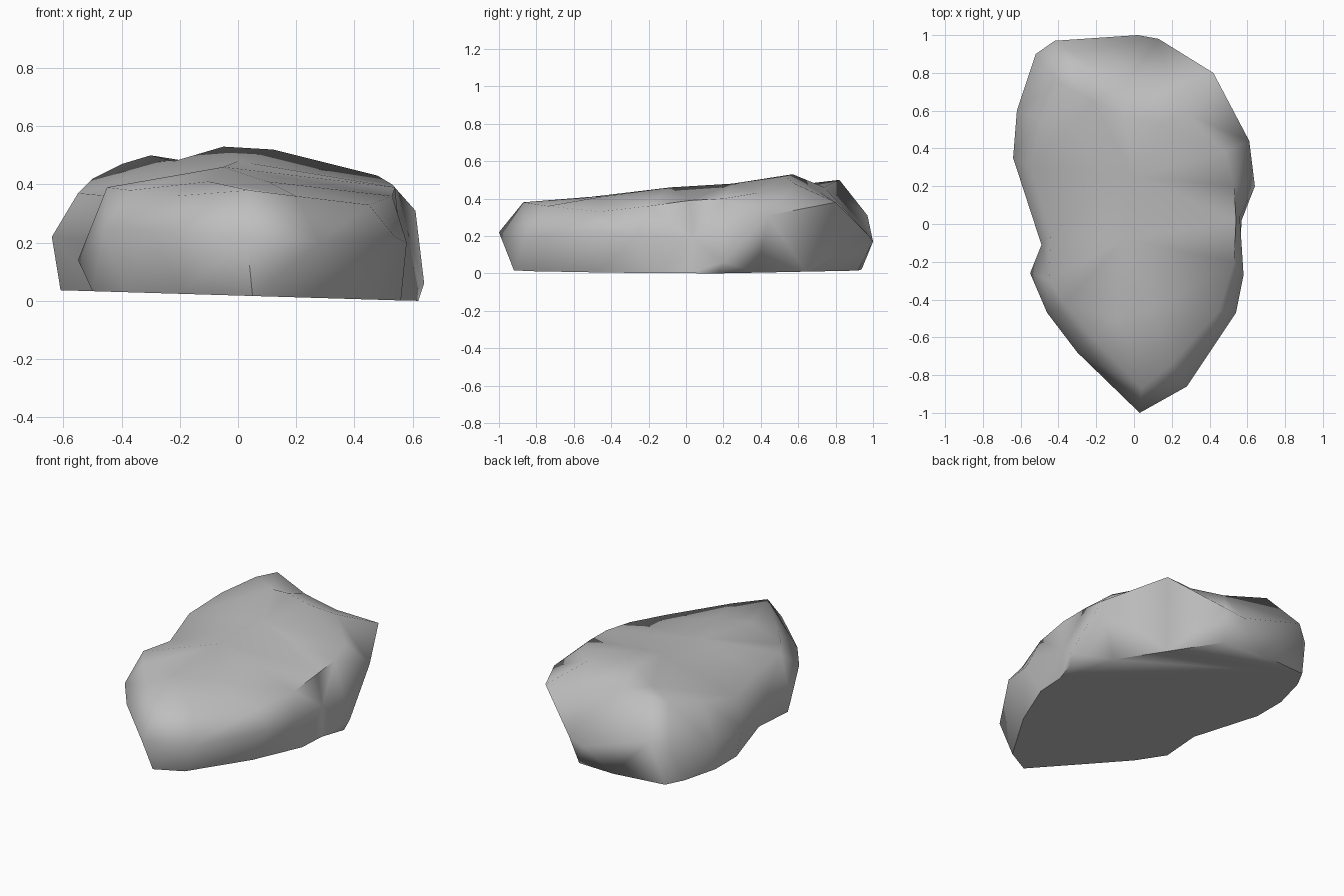
import bpy
import bmesh
import math
from mathutils import Vector, geometry

default_cube = bpy.data.objects.get("Cube")
if default_cube:
    bpy.data.objects.remove(default_cube, do_unlink=True)


def make_material(name, colour):
    material = bpy.data.materials.new(name)
    material.use_nodes = True
    material.diffuse_color = colour
    material.node_tree.nodes["Principled BSDF"].inputs["Base Color"].default_value = colour
    return material


def ground_height(x):
    # the underside is a flat cut, slightly tilted sideways
    return max(0, .018 - .03 * x)


# Footprint of the boulder, counter-clockwise from the nose
footprint = [
    (.05, -.92), (.21, -.83), (.43, -.47), (.56, -.16), (.57, .02), (.62, .17),
    (.47, .38), (.29, .64), (.1, .92), (-.15, .94), (-.49, .91), (-.55, .8),
    (-.61, .58), (-.61, .37), (-.48, -.04), (-.5, -.3), (-.39, -.46), (-.2, -.66)]

# Widest line around the sides
girth = [
    (.03, -1, .22), (.28, -.86, .2), (.54, -.47, .22), (.58, -.27, .2),
    (.56, .04, .18), (.64, .2, .06), (.61, .44, .31), (.42, .8, .38),
    (.13, .98, .2), (.02, 1, .17), (-.42, .97, .31), (-.52, .9, .25),
    (-.62, .6, .2), (-.64, .35, .22), (-.49, -.11, .2), (-.55, -.26, .14),
    (-.46, -.47, .25), (-.3, -.68, .24)]

# Shoulder where the sides turn into the top
shoulder = [
    (.04, -.87, .38), (.2, -.74, .36), (.45, -.46, .33), (.53, -.2, .36),
    (.54, .02, .39), (.53, .2, .4), (.48, .38, .43), (.28, .58, .48),
    (.18, .72, .43), (-.05, .74, .46), (-.3, .82, .5), (-.4, .75, .47),
    (-.5, .55, .42), (-.55, .3, .37), (-.44, -.05, .36), (-.45, -.3, .39),
    (-.37, -.42, .38), (-.22, -.6, .36)]

# High points and hollows along the top
ridge = [(.1, -.45, .41), (-.1, -.5, .41), (-.05, -.08, .46), (0, .25, .48),
         (-.05, .57, .53), (.12, .53, .52), (-.22, .65, .48)]


def add_ring(bm, points):
    return [bm.verts.new(point) for point in points]


def bridge(bm, lower, upper):
    count = len(lower)
    for i in range(count):
        j = (i + 1) % count
        bm.faces.new((lower[i], lower[j], upper[j], upper[i]))


def build_boulder(material):
    bm = bmesh.new()
    bottom = add_ring(bm, [(x, y, ground_height(x)) for x, y in footprint])
    middle = add_ring(bm, girth)
    rim = add_ring(bm, shoulder)

    # Sides and underside
    bridge(bm, bottom, middle)
    bridge(bm, middle, rim)
    bm.faces.new(list(reversed(bottom)))

    # Top: triangulate the rim together with the ridge points
    crown = rim + add_ring(bm, ridge)
    flat = [Vector((v.co.x, v.co.y)) for v in crown]
    count = len(rim)
    edges = [(i, (i + 1) % count) for i in range(count)]
    result = geometry.delaunay_2d_cdt(flat, edges, [], 1, 1e-5)
    triangles, origins = result[2], result[3]
    for triangle in triangles:
        bm.faces.new([crown[origins[i][0]] for i in triangle])

    bmesh.ops.triangulate(bm, faces=[f for f in bm.faces if len(f.verts) == 4],
                          quad_method='SHORT_EDGE')
    bmesh.ops.recalc_face_normals(bm, faces=bm.faces)

    mesh = bpy.data.meshes.new("boulder")
    bm.to_mesh(mesh)
    bm.free()
    mesh.materials.append(material)
    boulder = bpy.data.objects.new("boulder", mesh)
    bpy.context.collection.objects.link(boulder)
    return boulder


stone = make_material("stone grey", (.52, .52, .52, 1))
boulder = build_boulder(stone)

# Smooth sides with a crisp edge around the underside
bpy.ops.object.select_all(action='DESELECT')
boulder.select_set(True)
bpy.context.view_layer.objects.active = boulder
bpy.ops.object.shade_smooth_by_angle(angle=math.radians(65))
